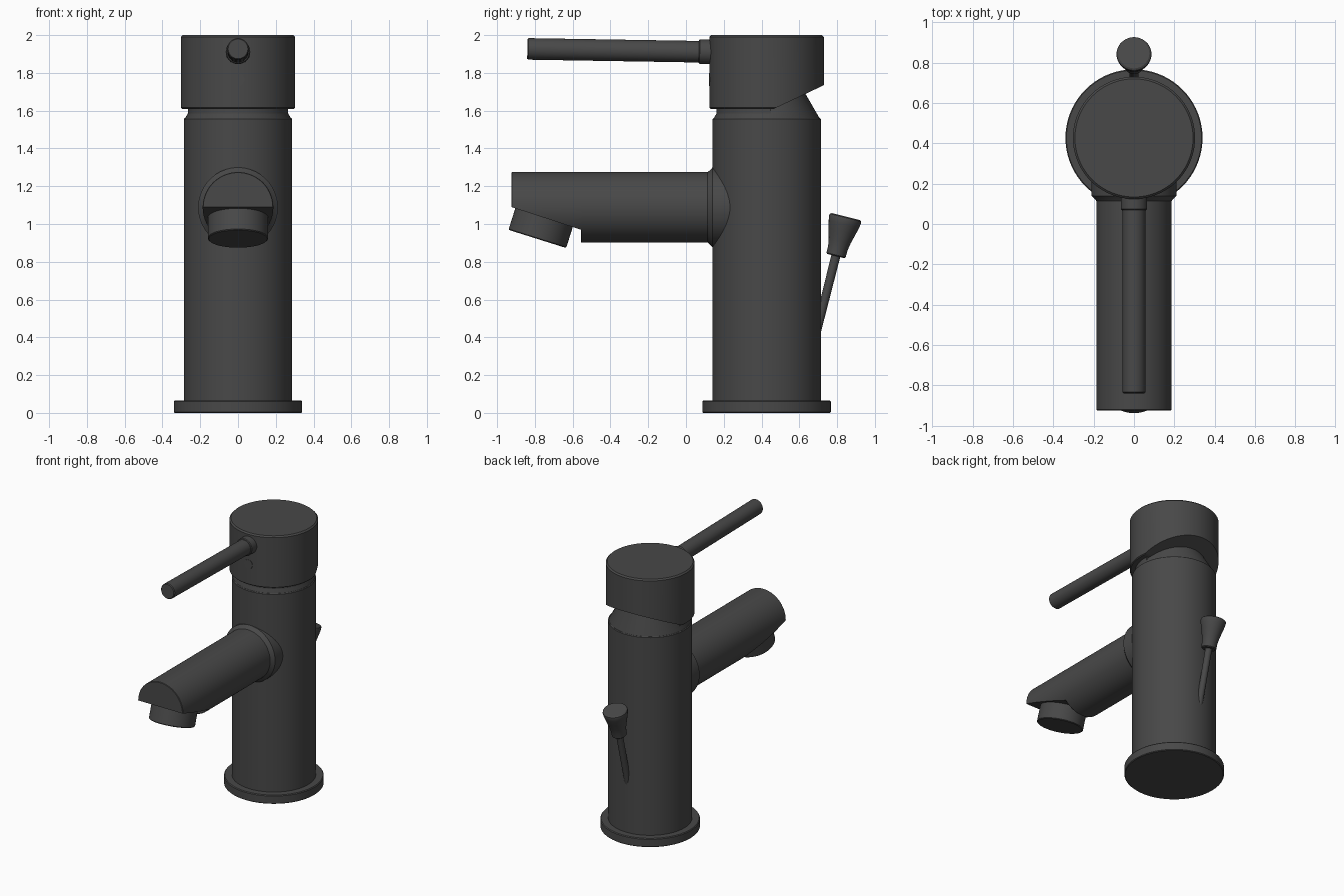
import bpy, bmesh, math
from mathutils import Vector

if "Cube" in bpy.data.objects:
    bpy.data.objects.remove(bpy.data.objects["Cube"])

metal = bpy.data.materials.new("dark grey metal")
metal.diffuse_color = (0.065, 0.065, 0.065, 1)
metal.use_nodes = True
metal.node_tree.nodes["Principled BSDF"].inputs["Base Color"].default_value = metal.diffuse_color
CY = 0.427  # y of the column axis


def lathe(name, profile, origin, direction=(0, 0, 1), cut=None, segs=72):
    """Spin (radius, height) pairs round an axis; cut = (point, normal), removes the normal side."""
    bm = bmesh.new()
    rings = []
    for r, h in profile:
        rings.append([bm.verts.new((r * math.cos(2 * math.pi * i / segs),
                                    r * math.sin(2 * math.pi * i / segs), h)) for i in range(segs)])
    for a, b in zip(rings, rings[1:]):
        for i in range(segs):
            j = (i + 1) % segs
            bm.faces.new((a[i], a[j], b[j], b[i]))
    bm.faces.new(rings[0][::-1])
    bm.faces.new(rings[-1])
    rot = Vector((0, 0, 1)).rotation_difference(Vector(direction).normalized())
    for v in bm.verts:
        v.co = rot @ v.co + Vector(origin)
    if cut:
        geom = bm.verts[:] + bm.edges[:] + bm.faces[:]
        res = bmesh.ops.bisect_plane(bm, geom=geom, plane_co=cut[0], plane_no=cut[1], clear_outer=True)
        edges = [e for e in res["geom_cut"] if isinstance(e, bmesh.types.BMEdge)]
        bmesh.ops.edgeloop_fill(bm, edges=edges)
    bmesh.ops.recalc_face_normals(bm, faces=bm.faces[:])
    mesh = bpy.data.meshes.new(name)
    bm.to_mesh(mesh)
    bm.free()
    mesh.materials.append(metal)
    ob = bpy.data.objects.new(name, mesh)
    bpy.context.collection.objects.link(ob)
    bpy.ops.object.select_all(action='DESELECT')
    ob.select_set(True)
    bpy.context.view_layer.objects.active = ob
    bpy.ops.object.shade_smooth_by_angle(angle=math.radians(30))
    return ob


# Column: base plate, body and tapered neck
lathe("base_plate", [(0.335, 0), (0.34, 0.005), (0.34, 0.06), (0.335, 0.066)], (0, CY, 0))
lathe("column", [(0.287, 0.06), (0.287, 1.555), (0.282, 1.56)], (0, CY, 0))
lathe("neck", [(0.28, 1.55), (0.28, 1.56), (0.205, 1.69), (0.205, 1.74)], (0, CY, 0))
lathe("neck_ring", [(0.265, 1.55), (0.265, 1.63)], (0, CY, 0),
      cut=((0, 0.45, 1.6), (0, 1, 0)))

# Cap with a slanted underside at the back
lathe("handle_cap", [(0.297, 1.61), (0.303, 1.616), (0.303, 1.99), (0.293, 2.0)], (0, CY, 0),
      cut=((0, 0.466, 1.61), (0, 0.125, -0.264)))
lathe("cap_screw", [(0.034, 0), (0.034, 0.05)], (0, 0.122, 1.765), (0, 1, 0), segs=32)

# Lever and its collar
lever_dir = (0, -0.91, 0.015)
lathe("lever_collar", [(0.065, -0.06), (0.065, 0.057), (0.06, 0.062)], (0, 0.13, 1.911), lever_dir, segs=48)
lathe("lever", [(0.057, 0), (0.057, 0.905), (0.052, 0.911)], (0, 0.071, 1.912), lever_dir, segs=48)

# Spout: full round at the back, undercut at the tip, flared where it meets the column
SZ = 1.088
lathe("spout_body", [(0.183, -0.557), (0.187, -0.552), (0.187, 0.2)], (0, 0, SZ), (0, 1, 0))
lathe("spout_tip", [(0.184, -0.925), (0.187, -0.921), (0.187, -0.5)], (0, 0, SZ), (0, 1, 0),
      cut=((0, -0.925, 1.09), (0, -0.31, -0.95)))
lathe("spout_flare", [(0.187, 0.115), (0.195, 0.125), (0.211, 0.14), (0.211, 0.25)], (0, 0, SZ), (0, 1, 0))
lathe("aerator", [(0.155, 0), (0.16, 0.005), (0.16, 0.16)], (0, -0.787, 0.921), (0, 0.3, 0.954))

# Pop-up rod with a flared knob
rod_dir = (0, 0.245, 0.97)
lathe("pull_rod", [(0.022, -0.5), (0.024, 0.02)], (0, 0.793, 0.83), rod_dir, segs=24)
lathe("pull_knob", [(0.046, 0), (0.052, 0.006), (0.053, 0.045), (0.06, 0.085), (0.073, 0.135),
                    (0.083, 0.175), (0.087, 0.2), (0.085, 0.21), (0.076, 0.216)],
      (0, 0.793, 0.83), rod_dir, segs=48)
